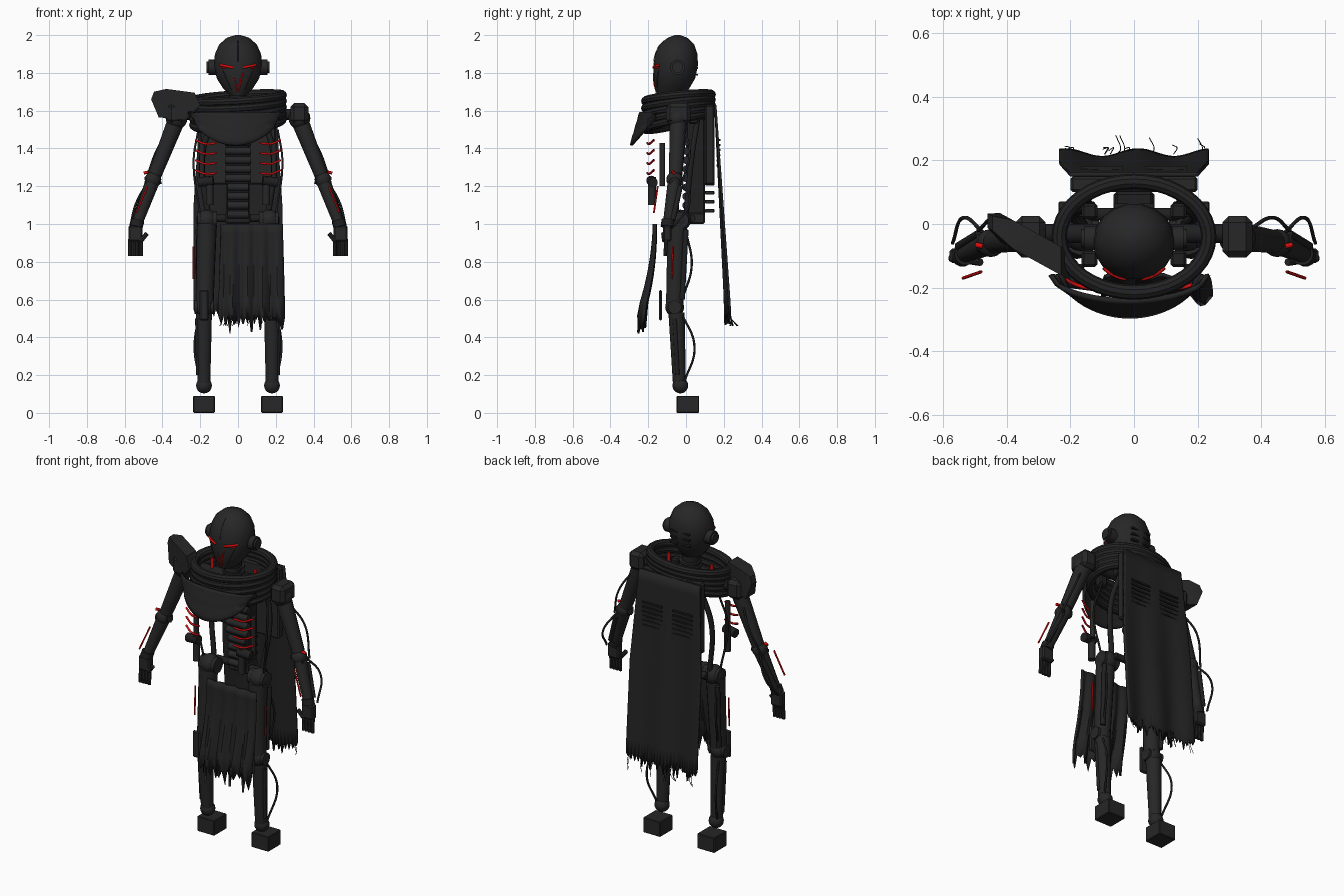
import bpy, bmesh, math, random
from mathutils import Vector, Matrix

random.seed(4)
cube = bpy.data.objects.get("Cube")
if cube:
    bpy.data.objects.remove(cube, do_unlink=True)
made = []


def material(name, rgb):
    m = bpy.data.materials.new(name)
    m.use_nodes = True
    m.diffuse_color = (*rgb, 1)
    m.node_tree.nodes["Principled BSDF"].inputs["Base Color"].default_value = (*rgb, 1)
    return m


METAL = material("dark metal", (0.02, 0.02, 0.02))
CLOTH = material("dark cloth", (0.017, 0.017, 0.018))
JOINT = material("black joint", (0.014, 0.014, 0.014))
RED = material("glowing red", (0.7, 0.004, 0.004))


def add(name, bm, mat):
    bmesh.ops.recalc_face_normals(bm, faces=bm.faces)
    me = bpy.data.meshes.new(name)
    bm.to_mesh(me)
    bm.free()
    me.materials.append(mat)
    ob = bpy.data.objects.new(name, me)
    bpy.context.collection.objects.link(ob)
    made.append(ob)
    return ob


def rod(name, a, b, r, mat=METAL, r2=None, sides=14):
    a, b = Vector(a), Vector(b)
    d = b - a
    bm = bmesh.new()
    m = Matrix.Translation((a + b) / 2) @ d.to_track_quat("Z", "Y").to_matrix().to_4x4()
    bmesh.ops.create_cone(bm, cap_ends=True, segments=sides, radius1=r,
                          radius2=r if r2 is None else r2, depth=d.length, matrix=m)
    return add(name, bm, mat)


def ball(name, c, r, mat=METAL):
    bm = bmesh.new()
    bmesh.ops.create_uvsphere(bm, u_segments=16, v_segments=10, radius=r,
                              matrix=Matrix.Translation(c))
    return add(name, bm, mat)


def box(name, c, size, mat=METAL, bevel=0.008):
    bm = bmesh.new()
    bmesh.ops.create_cube(bm, size=1, matrix=Matrix.Translation(c) @ Matrix.Diagonal((*size, 1)))
    if bevel:
        bmesh.ops.bevel(bm, geom=bm.edges[:], offset=bevel, segments=1, affect="EDGES")
    return add(name, bm, mat)


def cable(name, pts, r=0.006, mat=JOINT):
    cu = bpy.data.curves.new(name, "CURVE")
    cu.dimensions = "3D"
    cu.bevel_depth, cu.bevel_resolution = r, 1
    sp = cu.splines.new("BEZIER")
    sp.bezier_points.add(len(pts) - 1)
    for p, co in zip(sp.bezier_points, pts):
        p.co = co
        p.handle_left_type = p.handle_right_type = "AUTO"
    cu.materials.append(mat)
    ob = bpy.data.objects.new(name, cu)
    bpy.context.collection.objects.link(ob)


def sheet(name, f, nu, nv, thick):
    bm = bmesh.new()
    g = [[bm.verts.new(f(i / nu, j / nv)) for i in range(nu + 1)] for j in range(nv + 1)]
    for j in range(nv):
        for i in range(nu):
            bm.faces.new((g[j][i], g[j][i + 1], g[j + 1][i + 1], g[j + 1][i]))
    ob = add(name, bm, CLOTH)
    mod = ob.modifiers.new("thickness", "SOLIDIFY")
    mod.thickness, mod.offset = thick, 0


# Head, lofted from (z, half width, front y, back y) rings
RINGS = [(1.68, 0.045, -0.15, -0.01), (1.72, 0.08, -0.165, 0.02), (1.77, 0.112, -0.172, 0.05),
         (1.84, 0.13, -0.175, 0.065), (1.9, 0.122, -0.165, 0.062), (1.95, 0.1, -0.14, 0.045),
         (1.985, 0.06, -0.1, 0.01), (2.0, 0.015, -0.06, -0.03)]
bm = bmesh.new()
loops = []
for z, w, f, b in RINGS:
    loops.append([bm.verts.new((w * math.cos(t), (f + b) / 2 + (b - f) / 2 * math.sin(t), z))
                  for t in [math.tau * k / 18 for k in range(18)]])
for lo, hi in zip(loops, loops[1:]):
    for k in range(18):
        bm.faces.new((lo[k - 1], lo[k], hi[k], hi[k - 1]))
bm.faces.new(loops[0])
bm.faces.new(loops[-1])
add("head", bm, METAL)


def face_point(x, z):
    for lo, hi in zip(RINGS, RINGS[1:]):
        if lo[0] <= z <= hi[0]:
            t = (z - lo[0]) / (hi[0] - lo[0])
            w, f, b = [lo[i] + t * (hi[i] - lo[i]) for i in (1, 2, 3)]
            return (x, (f + b) / 2 - (b - f) / 2 * math.sqrt(max(0, 1 - (x / w) ** 2)), z)


def face_line(name, x0, z0, x1, z1, r, mat):
    pts = [face_point(x0 + (x1 - x0) * t / 4, z0 + (z1 - z0) * t / 4) for t in range(5)]
    cable(name, pts, r, mat)


face_line("brow_seam", 0, 1.97, 0, 1.86, 0.0015, JOINT)
face_line("nose_line", 0.028, 1.8, 0.002, 1.73, 0.004, RED)
for s, side in ((1, "left"), (-1, "right")):
    face_line(side + "_eye", s * 0.025, 1.828, s * 0.095, 1.842, 0.007, RED)
    face_line(side + "_eye_corner", s * 0.06, 1.83, s * 0.085, 1.825, 0.004, RED)
    face_line(side + "_cheek_seam", s * 0.08, 1.81, s * 0.035, 1.71, 0.002, JOINT)
    face_line(side + "_mouth_line", s * 0.018, 1.775, s * 0.004, 1.7, 0.003, RED)
    rod(side + "_ear", (s * 0.11, -0.045, 1.83), (s * 0.155, -0.045, 1.83), 0.04)
    rod(side + "_ear_cap", (s * 0.15, -0.045, 1.83), (s * 0.167, -0.045, 1.83), 0.03)
    for k in range(3):
        box(side + "_head_vent", (s * 0.04, 0.054, 1.79 + k * 0.035), (0.045, 0.02, 0.01), JOINT, 0)

# Neck and collar rings
rod("neck", (0, -0.04, 1.52), (0, -0.05, 1.7), 0.05, JOINT)
for k in range(4):
    rod("neck_ring", (0, -0.04, 1.56 + k * 0.03), (0, -0.04, 1.572 + k * 0.03), 0.062)
for k in range(5):
    bm = bmesh.new()
    n, m, r = 40, 10, 0.024
    a, b = 0.235, 0.174
    zc, tilt = 1.54 + k * 0.032, 0.22 - 0.03 * k
    ring = [[bm.verts.new(((a + r * math.cos(v)) * math.cos(u),
                           -0.04 + (b + r * math.cos(v)) * math.sin(u),
                           zc + r * math.sin(v) + tilt * b * math.sin(u) + 0.015 * math.cos(u)))
             for v in [math.tau * j / m for j in range(m)]]
            for u in [math.tau * i / n for i in range(n)]]
    for i in range(n):
        for j in range(m):
            bm.faces.new((ring[i - 1][j - 1], ring[i][j - 1], ring[i][j], ring[i - 1][j]))
    add("collar_ring", bm, CLOTH)


# Scarf flap, ragged cape and side skirt
def flap(u, v):
    x = -0.265 + 0.5 * u
    bow = math.sin(math.pi * u) ** 0.5
    return (x * (1 - 0.15 * v), -0.16 - bow * (0.08 + 0.05 * v),
            1.59 - v * (0.03 + 0.14 * bow) + 0.005 * math.sin(v * 18))


def hem(n, low, high):
    return [random.uniform(low, high) * (1 if i % 2 else 0.3) for i in range(n + 1)]


cape_hem, skirt_hem = hem(48, 0.03, 0.1), hem(30, 0.04, 0.12)


def cape(u, v):
    w = 0.2 + 0.035 * min(1, v * 2)
    z = 1.63 - 1.07 * v - (cape_hem[round(u * 48)] if v == 1 else 0)
    return ((2 * u - 1) * w, 0.155 + 0.065 * v + 0.012 * v * math.sin(u * 13 + 1), z)


def skirt(u, v):
    z = 1.0 - 0.46 * v - (skirt_hem[round(u * 30)] if v == 1 else 0)
    return (-0.09 + 0.325 * u + 0.01 * v * (2 * u - 1),
            -0.165 - 0.07 * v * v + (0.005 + 0.013 * v) * math.sin(u * 26), z)


sheet("scarf_flap", flap, 24, 8, 0.015)
sheet("cape", cape, 48, 16, 0.012)
sheet("front_skirt", skirt, 30, 10, 0.012)
for k in range(12):
    x = random.uniform(-0.22, 0.22)
    cable("cape_thread", [(x, 0.22, 0.56), (x + 0.01, 0.24, 0.5),
                          (x - 0.005, random.uniform(0.23, 0.28), 0.46)], 0.0015, CLOTH)

# Spine, chest and back unit
box("spine_column", (0, 0.05, 1.28), (0.12, 0.1, 0.56), JOINT)
for k in range(9):
    z = 1.05 + k * 0.048
    w = 0.055 if z < 1.2 else 0.07
    rod("belly_ring", (-w, 0.0, z), (w, 0.0, z), 0.02, METAL)
    box("vertebra_fin", (0, 0.125, z + 0.02), (0.06, 0.05, 0.02), METAL, 0.004)
box("back_unit", (0, 0.125, 1.42), (0.4, 0.05, 0.42))
for row in range(6):
    for x in (-0.1, 0.1):
        box("back_vent", (x, 0.172, 1.31 + row * 0.027), (0.13, 0.02, 0.01), JOINT, 0)
rod("shoulder_bar", (-0.3, -0.03, 1.58), (0.3, -0.03, 1.58), 0.03, JOINT)
box("pelvis", (0, 0.05, 1.03), (0.13, 0.1, 0.06))
rod("hip_axle", (-0.16, 0.03, 1.03), (0.16, 0.03, 1.03), 0.02, JOINT)

for s, side in ((1, "left"), (-1, "right")):
    def P(x, y, z):
        return (s * x, y, z)

    def part(name):
        return side + "_" + name

    # Rib cage
    cable(part("side_tube"), [P(0.14, 0.06, 1.55), P(0.19, 0.03, 1.35), P(0.16, 0.0, 1.05)], 0.016)
    cable(part("rib_cable"), [P(0.21, -0.02, 1.5), P(0.235, -0.06, 1.33), P(0.2, -0.04, 1.05)], 0.006)
    rod(part("front_strut"), P(0.19, -0.125, 1.2), P(0.19, -0.125, 1.43), 0.014)
    rod(part("rib_piston"), P(0.15, -0.18, 1.1), P(0.15, -0.18, 1.25), 0.02)
    rod(part("piston_cap"), P(0.13, -0.185, 1.23), P(0.21, -0.175, 1.22), 0.026, JOINT)
    for k in range(4):
        z = 1.27 + k * 0.053
        cable(part("glowing_rib"), [P(0.115, -0.205, z), P(0.17, -0.195, z - 0.005),
                                    P(0.225, -0.17, z + 0.015)], 0.006, RED)
    for y in (-0.11, 0.04):
        box(part("collarbone_block"), P(0.14, y, 1.57), (0.05, 0.05, 0.08), JOINT)
    rod(part("collar_glow"), P(0.143, -0.04, 1.6), P(0.143, -0.04, 1.665), 0.009, RED)

    # Arm
    box(part("shoulder_block"), P(0.325, -0.04, 1.585), (0.095, 0.13, 0.11), METAL, 0.02)
    ball(part("shoulder_joint"), P(0.325, -0.045, 1.56), 0.058)
    rod(part("upper_arm"), P(0.33, -0.04, 1.54), P(0.44, -0.055, 1.26), 0.046, METAL, 0.036)
    ball(part("elbow"), P(0.45, -0.06, 1.235), 0.044)
    rod(part("elbow_pin"), P(0.41, -0.06, 1.24), P(0.49, -0.06, 1.22), 0.028, METAL)
    rod(part("elbow_glow"), P(0.475, -0.07, 1.275), P(0.497, -0.065, 1.27), 0.008, RED)
    rod(part("forearm"), P(0.455, -0.06, 1.22), P(0.535, -0.095, 1.0), 0.038, METAL, 0.028)
    rod(part("forearm_strut"), P(0.485, -0.03, 1.2), P(0.55, -0.07, 1.02), 0.014, JOINT)
    cable(part("forearm_glow"), [P(0.48, -0.15, 1.2), P(0.537, -0.17, 1.06)], 0.005, RED)
    cable(part("upper_arm_cable"), [P(0.36, -0.02, 1.51), P(0.43, 0.02, 1.39), P(0.49, -0.02, 1.22)])
    cable(part("forearm_cable"), [P(0.47, -0.03, 1.23), P(0.535, 0.02, 1.12), P(0.57, -0.06, 0.99)])
    rod(part("wrist"), P(0.53, -0.095, 1.02), P(0.54, -0.1, 0.985), 0.035, JOINT)
    box(part("palm"), P(0.542, -0.1, 0.95), (0.075, 0.045, 0.085))
    for k in range(4):
        x = 0.513 + k * 0.02
        rod(part("finger"), P(x, -0.105, 0.92), P(x, -0.11, 0.83), 0.01, METAL, sides=8)
    rod(part("thumb"), P(0.515, -0.115, 0.91), P(0.482, -0.12, 0.95), 0.012, METAL, sides=8)

    # Leg
    ball(part("hip_ball"), P(0.165, -0.03, 1.02), 0.056)
    rod(part("hip"), P(0.11, -0.03, 1.02), P(0.215, -0.03, 1.02), 0.045)
    rod(part("thigh"), P(0.165, -0.045, 1.0), P(0.175, -0.06, 0.58), 0.053, METAL, 0.046)
    rod(part("thigh_piston"), P(0.21, 0.0, 0.97), P(0.205, -0.02, 0.6), 0.014, JOINT)
    cable(part("thigh_glow"), [P(0.235, -0.07, 0.88), P(0.235, -0.075, 0.71)], 0.005, RED)
    ball(part("knee"), P(0.18, -0.06, 0.56), 0.05)
    rod(part("knee_pin"), P(0.13, -0.06, 0.56), P(0.23, -0.06, 0.56), 0.036)
    box(part("knee_guard"), P(0.18, -0.135, 0.57), (0.05, 0.018, 0.16))
    rod(part("shin"), P(0.18, -0.05, 0.53), P(0.18, -0.035, 0.15), 0.043, METAL, 0.034)
    rod(part("shin_strut"), P(0.215, -0.06, 0.5), P(0.21, -0.045, 0.2), 0.012, JOINT)
    ball(part("ankle"), P(0.18, -0.03, 0.145), 0.042)
    cable(part("thigh_cable"), [P(0.2, 0, 0.96), P(0.22, 0.03, 0.78), P(0.2, -0.02, 0.6)])
    cable(part("shin_cable"), [P(0.2, -0.03, 0.54), P(0.23, 0.045, 0.35), P(0.2, -0.01, 0.16)])
    box(part("foot"), P(0.18, 0.01, 0.045), (0.115, 0.12, 0.09), METAL, 0.004)

# Shoulder guard on one side only
bm = bmesh.new()
for x, z in ((-0.46, 1.66), (-0.445, 1.7), (-0.38, 1.715), (-0.23, 1.695),
             (-0.2, 1.63), (-0.28, 1.55), (-0.42, 1.565)):
    for t in (-0.045, 0.045):
        bm.verts.new((x, -0.55 * (x + 0.44) + t * (1 if x > -0.43 else 0.5), z))
bmesh.ops.convex_hull(bm, input=bm.verts[:])
add("right_shoulder_guard", bm, METAL)

# Smooth the rounded parts, keeping hard edges
bpy.ops.object.select_all(action="DESELECT")
for ob in made:
    ob.select_set(True)
bpy.context.view_layer.objects.active = made[0]
bpy.ops.object.shade_smooth_by_angle(angle=math.radians(35))
